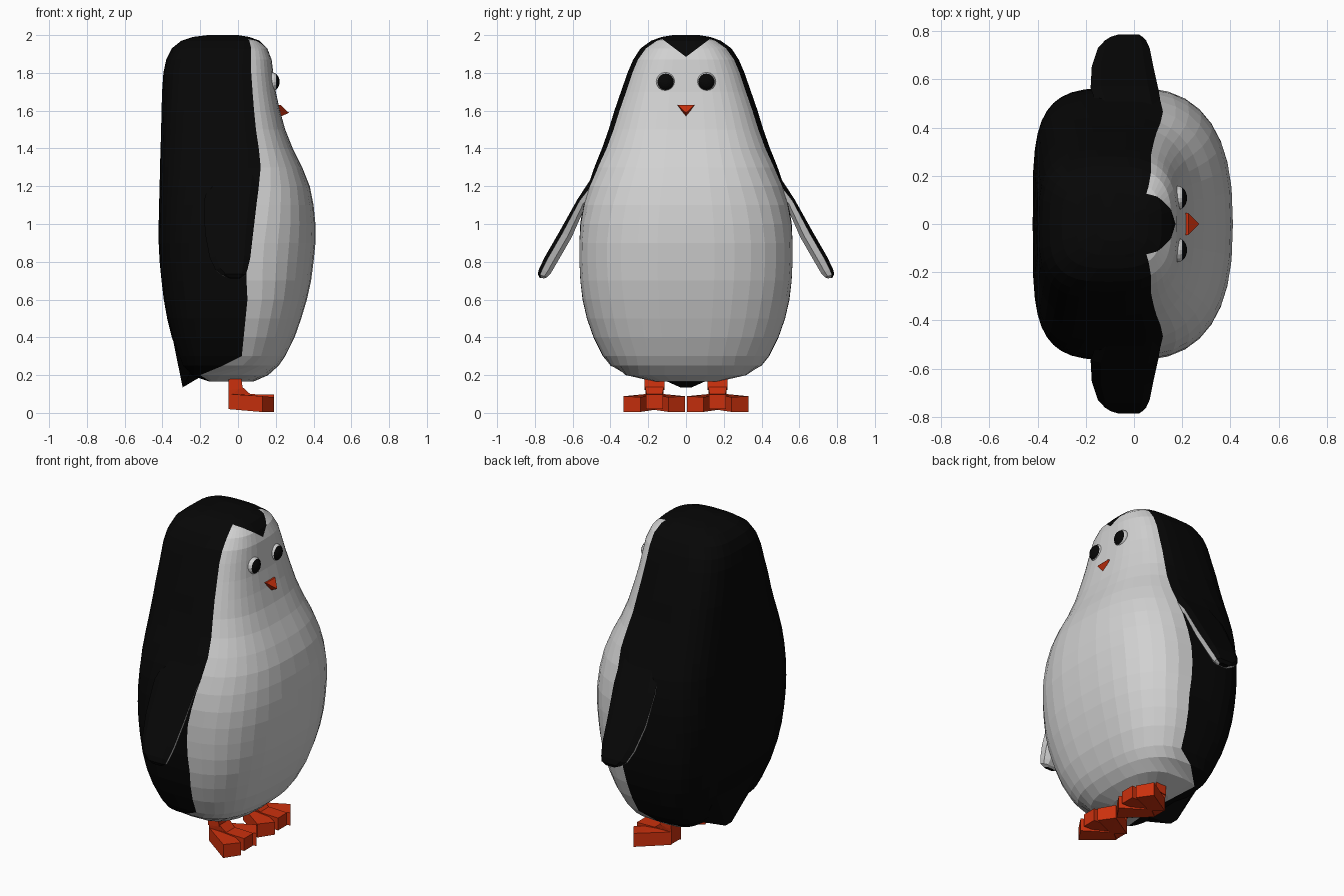
import bpy, bmesh, math
from mathutils import Vector

if "Cube" in bpy.data.objects:
    bpy.data.objects.remove(bpy.data.objects["Cube"])


def material(name, rgb):
    m = bpy.data.materials.new(name)
    m.diffuse_color = (*rgb, 1)
    m.use_nodes = True
    m.node_tree.nodes["Principled BSDF"].inputs["Base Color"].default_value = m.diffuse_color
    return m


BLACK = material("black", (0.002, 0.002, 0.002))
WHITE = material("white", (0.64, 0.64, 0.64))
ORANGE = material("orange", (0.6, 0.03, 0.004))


def finish(name, bm, mats):
    bmesh.ops.recalc_face_normals(bm, faces=bm.faces[:])
    me = bpy.data.meshes.new(name)
    bm.to_mesh(me)
    bm.free()
    for m in mats:
        me.materials.append(m)
    ob = bpy.data.objects.new(name, me)
    bpy.context.collection.objects.link(ob)
    return ob


def loft(bm, rings, black_face):
    """Skin closed rings; black_face(j) tells which strips use material 0."""
    vs = [[bm.verts.new(p) for p in r] for r in rings]
    n = len(vs[0])
    for a, b in zip(vs, vs[1:]):
        for j in range(n):
            k = (j + 1) % n
            f = bm.faces.new((a[j], a[k], b[k], b[j]))
            f.material_index = 0 if black_face(j) else 1
    return bm.faces.new(vs[0]), bm.faces.new(vs[-1])


def hull(bm, pts):
    vs = [bm.verts.new(p) for p in pts]
    bmesh.ops.convex_hull(bm, input=vs)


# Body sections: z, back x, front x, half width, black/white border x
SECTIONS = [
    (0.165, -0.15, 0.08, 0.17, -0.149), (0.20, -0.25, 0.16, 0.32, -0.20),
    (0.25, -0.295, 0.215, 0.40, -0.08), (0.30, -0.315, 0.25, 0.44, 0.02),
    (0.40, -0.35, 0.30, 0.49, 0.03), (0.50, -0.375, 0.335, 0.525, 0.04),
    (0.60, -0.393, 0.365, 0.548, 0.05), (0.70, -0.405, 0.387, 0.56, 0.045),
    (0.80, -0.415, 0.40, 0.565, 0.043), (0.90, -0.42, 0.41, 0.565, 0.05),
    (1.00, -0.42, 0.41, 0.56, 0.07), (1.10, -0.418, 0.40, 0.545, 0.09),
    (1.20, -0.415, 0.38, 0.52, 0.11), (1.30, -0.413, 0.34, 0.485, 0.12),
    (1.40, -0.41, 0.29, 0.445, 0.11), (1.50, -0.407, 0.25, 0.41, 0.095),
    (1.60, -0.405, 0.222, 0.38, 0.085), (1.70, -0.402, 0.20, 0.345, 0.077),
    (1.80, -0.395, 0.187, 0.31, 0.07), (1.87, -0.38, 0.178, 0.28, 0.07),
    (1.93, -0.35, 0.155, 0.24, 0.07), (1.97, -0.30, 0.115, 0.185, 0.06),
    (1.99, -0.24, 0.06, 0.13, 0.04), (2.00, -0.16, 0.0, 0.07, -0.02),
]
FRONT, BACK = 16, 22


def section(z, xb, xf, w, border):
    cx, a = (xb + xf) / 2, (xf - xb) / 2
    head = min(1, max(0, (z - 1.2) / 0.5))

    def power(c):
        return 2.55 + 0.35 * head if c > 0 else 4.1 - 0.9 * head

    u = max(-0.97, min(0.97, (border - cx) / a))
    tb = math.acos(math.copysign(abs(u) ** (power(u) / 2), u))
    angles = [-tb + 2 * tb * i / FRONT for i in range(FRONT)]
    angles += [tb + (2 * math.pi - 2 * tb) * i / BACK for i in range(BACK)]
    pts = []
    for t in angles:
        c, s = math.cos(t), math.sin(t)
        e = 2 / power(c)
        pts.append((cx + a * math.copysign(abs(c) ** e, c),
                    w * math.copysign(abs(s) ** e, s), z))
    return pts


bm = bmesh.new()
bottom, top = loft(bm, [section(*s) for s in SECTIONS], lambda j: j >= FRONT)
bottom.material_index, top.material_index = 1, 0
# Pointed black peak on the forehead, cut in with two slanted planes
PEAK, SLOPE = 1.885, 0.75
for s in (1, -1):
    faces = [f for f in bm.faces if f.calc_center_median().z > 1.8
             and f.calc_center_median().x > -0.05]
    geom = set(faces)
    for f in faces:
        geom.update(f.verts)
        geom.update(f.edges)
    bmesh.ops.bisect_plane(bm, geom=list(geom), plane_co=(0, 0, PEAK),
                           plane_no=(0, -s * SLOPE, 1))
for f in bm.faces:
    c = f.calc_center_median()
    if c.z > PEAK + SLOPE * abs(c.y) or c.z > 1.975:
        f.material_index = 0
finish("body", bm, [BLACK, WHITE])

# Tail, a low wedge running out of the back
bm = bmesh.new()
hull(bm, [(x, s * y, z) for s in (1, -1) for x, y, z in
          ((-0.347, 0.2, 0.40), (-0.316, 0.22, 0.31),
           (-0.293, 0.03, 0.135), (-0.20, 0.12, 0.19), (-0.25, 0.22, 0.22))])
finish("tail", bm, [BLACK])

# Flipper stations: outer (y, z), inner (y, z), back x, front x
FLIPPER = [
    ((0.49, 1.26), (0.45, 1.14), -0.15, 0.115),
    ((0.575, 1.13), (0.53, 1.10), -0.18, 0.10),
    ((0.67, 0.96), (0.605, 0.93), -0.175, 0.08),
    ((0.745, 0.83), (0.68, 0.80), -0.15, 0.065),
    ((0.777, 0.765), (0.715, 0.74), -0.12, 0.05),
    ((0.785, 0.735), (0.735, 0.718), -0.085, 0.04),
    ((0.775, 0.715), (0.75, 0.712), -0.05, 0.015),
]
CROSS = [(-0.7, 1), (0.7, 1), (1, 0.75), (0.92, 0.3),
         (0.6, 0), (-0.6, 0), (-0.92, 0.3), (-1, 0.75)]

for s, side in ((1, "left"), (-1, "right")):
    rings = []
    for o, i, xb, xf in FLIPPER:
        cx, h = (xb + xf) / 2, (xf - xb) / 2
        rings.append([(cx + h * u, s * (i[0] + (o[0] - i[0]) * d),
                       i[1] + (o[1] - i[1]) * d) for u, d in CROSS])
    bm = bmesh.new()
    loft(bm, rings, lambda j: j in (0, 1, 7))
    finish(side + "_flipper", bm, [BLACK, WHITE])

    # Eye: flattened ball, pupil is the front cap
    bm = bmesh.new()
    bmesh.ops.create_uvsphere(bm, u_segments=16, v_segments=12, radius=1)
    for f in bm.faces:
        f.material_index = 0 if f.calc_center_median().z > 0.5 else 1
    for v in bm.verts:
        p = v.co.copy()
        v.co = Vector((0.18 + 0.04 * p.z, s * 0.108 + 0.05 * p.x,
                       1.753 + 0.05 * p.y))
    finish(side + "_eye", bm, [BLACK, WHITE])

    # Foot: ankle and three splayed toes, y measured from the foot centre
    bm = bmesh.new()
    fy = s * 0.167

    def slab(corners, z0, z1):
        hull(bm, [(x, fy + y, z0(x) if lo else z1(x))
                  for x, y in corners for lo in (True, False)])

    slab([(-0.05, -0.045), (-0.05, 0.045), (0.19, 0.045), (0.19, -0.045)],
         lambda x: 0.025 - 0.03 * max(x, 0), lambda x: 0.102 - 0.03 * max(x, 0))
    for t in (1, -1):
        slab([(0.02, -t * 0.01), (-0.05, t * 0.045), (0.13, t * 0.163),
              (0.19, t * 0.075)],
             lambda x: 0.02 - 0.12 * max(x, 0) if x < 0.15 else 0.005,
             lambda x: 0.10 - 0.09 * max(x, 0))
    hull(bm, [(x, fy + t * y, z) for t in (1, -1) for x, y, z in
              ((-0.05, 0.045, 0.08), (0.075, 0.04, 0.09), (0.02, 0.05, 0.14),
               (-0.05, 0.05, 0.14))])
    hull(bm, [(x, fy + t * 0.054, z) for t in (1, -1) for x, z in
              ((-0.05, 0.12), (0.025, 0.13), (0.015, 0.20), (-0.05, 0.20))])
    for v in bm.verts:
        v.co.z = max(v.co.z, 0)
    finish(side + "_foot", bm, [ORANGE])

# Beak
bm = bmesh.new()
hull(bm, [(0.19, 0.045, 1.63), (0.19, -0.045, 1.63), (0.225, 0.045, 1.63),
          (0.225, -0.045, 1.63), (0.215, 0, 1.565), (0.27, 0, 1.588)])
finish("beak", bm, [ORANGE])
